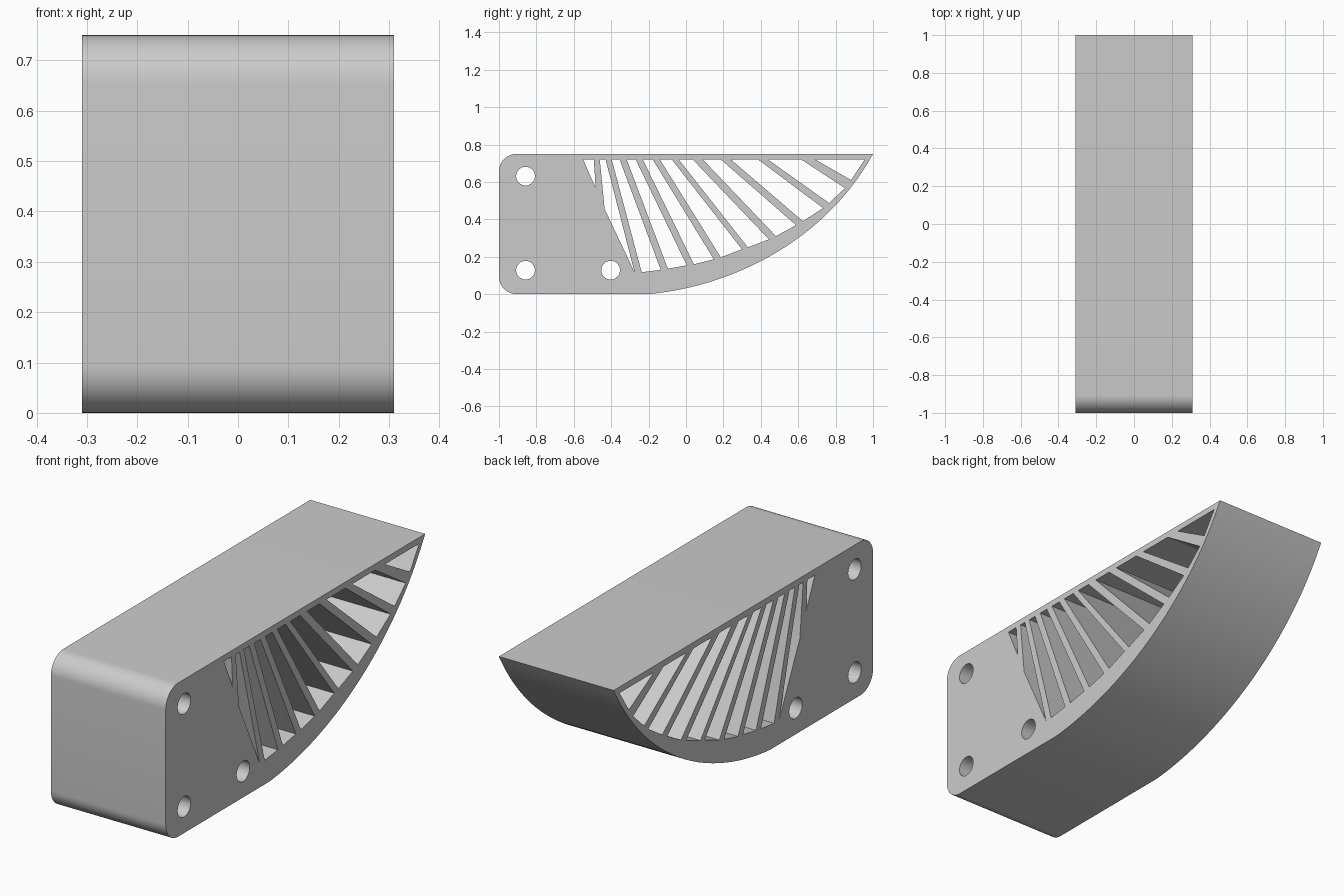
import bpy
import bmesh
from math import cos, sin, pi, radians
from mathutils import Matrix, Vector
from mathutils.geometry import interpolate_bezier

if "Cube" in bpy.data.objects:
    bpy.data.objects.remove(bpy.data.objects["Cube"], do_unlink=True)

HALF_WIDTH = 0.31
TOP = 0.75
CORNER = 0.095
CEILING = 0.72


def arc(cy, cz, r, start, end, steps):
    """Points along a circular arc in the side plane."""
    angles = [start + (end - start) * i / steps for i in range(steps + 1)]
    return [(cy + r * cos(a), cz + r * sin(a)) for a in angles]


def add_loop(curve, points):
    spline = curve.splines.new("POLY")
    spline.points.add(len(points) - 1)
    for p, (y, z) in zip(spline.points, points):
        p.co = (y, z, 0, 1)
    spline.use_cyclic_u = True


profile = bpy.data.curves.new("bracket_profile", "CURVE")
profile.dimensions = "2D"
profile.fill_mode = "BOTH"
profile.extrude = HALF_WIDTH

# Outer outline: rounded front corners and a sweeping belly
belly = interpolate_bezier(Vector((-0.2, 0)), Vector((0.28, 0.045)),
                           Vector((0.76, 0.31)), Vector((1, TOP)), 40)
outline = arc(CORNER - 1, TOP - CORNER, CORNER, pi / 2, pi, 12)
outline += arc(CORNER - 1, CORNER, CORNER, pi, 1.5 * pi, 12)
outline += [(p.x, p.y) for p in belly]
add_loop(profile, outline)

# Bolt holes
for y, z in [(-0.858, 0.631), (-0.858, 0.128), (-0.403, 0.128)]:
    add_loop(profile, arc(y, z, 0.05, 0, 2 * pi * 47 / 48, 47))

# Gaps between the fanned ribs: top start, top end, lower right, lower left
gaps = [
    (-0.397, -0.355, (-0.135, 0.13), (-0.237, 0.117)),
    (-0.317, -0.269, (0.004, 0.154), (-0.097, 0.136)),
    (-0.231, -0.178, (0.149, 0.186), (0.042, 0.16)),
    (-0.14, -0.076, (0.299, 0.24), (0.186, 0.197)),
    (-0.039, 0.036, (0.443, 0.293), (0.331, 0.25)),
    (0.09, 0.186, (0.588, 0.369), (0.481, 0.31)),
    (0.24, 0.385, (0.733, 0.46), (0.625, 0.39)),
    (0.438, 0.615, (0.85, 0.567), (0.765, 0.487)),
    (0.69, 0.955, (0.883, 0.61)),
    (-0.55, -0.493, (-0.483, 0.568)),
    (-0.461, -0.43, (-0.275, 0.117), (-0.435, 0.455)),
]
for start, end, *lower in gaps:
    add_loop(profile, [(start, CEILING), (end, CEILING), *lower])

# Turn the extruded profile into a clean mesh, standing on its side plane
helper = bpy.data.objects.new("profile_helper", profile)
bpy.context.collection.objects.link(helper)
graph = bpy.context.evaluated_depsgraph_get()
mesh = bpy.data.meshes.new_from_object(helper.evaluated_get(graph))
bpy.data.objects.remove(helper, do_unlink=True)
mesh.transform(Matrix(((0, 0, 1, 0), (1, 0, 0, 0), (0, 1, 0, 0), (0, 0, 0, 1))))
bm = bmesh.new()
bm.from_mesh(mesh)
bmesh.ops.remove_doubles(bm, verts=bm.verts, dist=0.0005)
bmesh.ops.recalc_face_normals(bm, faces=bm.faces)
bm.to_mesh(mesh)
bm.free()

bracket = bpy.data.objects.new("ribbed_bracket", mesh)
bpy.context.collection.objects.link(bracket)

grey = bpy.data.materials.new("plain_grey")
grey.use_nodes = True
grey.diffuse_color = (0.6, 0.6, 0.6, 1)
grey.node_tree.nodes["Principled BSDF"].inputs["Base Color"].default_value = grey.diffuse_color
mesh.materials.clear()
mesh.materials.append(grey)

bpy.ops.object.select_all(action="DESELECT")
bracket.select_set(True)
bpy.context.view_layer.objects.active = bracket
bpy.ops.object.shade_smooth_by_angle(angle=radians(25))
